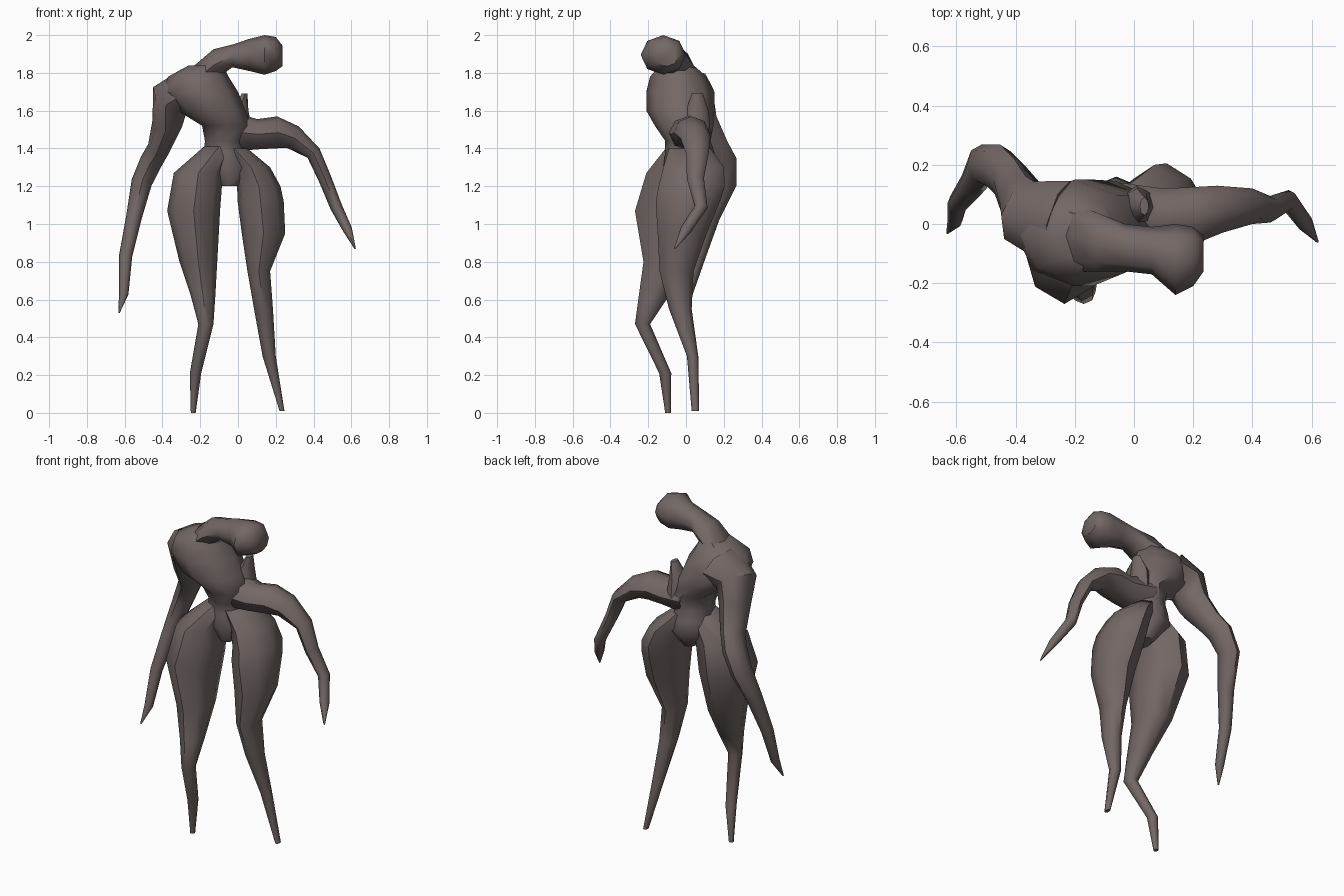
import bpy
import bmesh
import math
from mathutils import Vector

default_cube = bpy.data.objects.get("Cube")
if default_cube:
    bpy.data.objects.remove(default_cube, do_unlink=True)

SIDES = 8
UP = Vector((0, 0, 1))
ACROSS = Vector((1, 0, 0))
DEPTH = Vector((0, 1, 0))

# One flat skin colour
skin = bpy.data.materials.new("grey brown skin")
skin.use_nodes = True
colour = (.17, .137, .128, 1)
skin.diffuse_color = colour
shader = next(n for n in skin.node_tree.nodes if n.type == 'BSDF_PRINCIPLED')
shader.inputs["Base Color"].default_value = colour
shader.inputs["Roughness"].default_value = .8


def ring_normal(centres, index):
    """Direction of the limb at a ring, averaged over its neighbours."""
    before = centres[max(index - 1, 0)]
    after = centres[min(index + 1, len(centres) - 1)]
    return (after - before).normalized()


def loft(name, rings, axis=None):
    """Skin oval rings (x, y, z, half width, half depth) into a closed body part.
    Rings face along the given axis, or follow the limb if there is none."""
    centres = [Vector(ring[:3]) for ring in rings]
    bm = bmesh.new()
    loops = []
    for index, (*_, width, depth) in enumerate(rings):
        normal = axis or ring_normal(centres, index)
        deep = (DEPTH - normal * DEPTH.dot(normal)).normalized()
        wide = deep.cross(normal)
        loop = []
        for step in range(SIDES):
            angle = math.tau * step / SIDES
            offset = wide * width * math.cos(angle) + deep * depth * math.sin(angle)
            loop.append(bm.verts.new(centres[index] + offset))
        loops.append(loop)
    for lower, upper in zip(loops, loops[1:]):
        for step in range(SIDES):
            following = (step + 1) % SIDES
            bm.faces.new((lower[step], lower[following], upper[following], upper[step]))
    bm.faces.new(loops[0])
    bm.faces.new(loops[-1])
    bmesh.ops.recalc_face_normals(bm, faces=bm.faces[:])
    mesh = bpy.data.meshes.new(name)
    bm.to_mesh(mesh)
    bm.free()
    mesh.materials.append(skin)
    part = bpy.data.objects.new(name, mesh)
    bpy.context.collection.objects.link(part)
    bpy.ops.object.select_all(action='DESELECT')
    part.select_set(True)
    bpy.context.view_layer.objects.active = part
    bpy.ops.object.shade_smooth_by_angle(angle=math.radians(50))
    return part


# Pelvis, narrow waist and a chest leaning to its right
loft("torso", [
    (-.05, .0, 1.2, .05, .08),
    (-.06, .02, 1.3, .14, .14),
    (-.07, .02, 1.38, .11, .13),
    (-.07, .01, 1.44, .105, .12),
    (-.06, -.01, 1.52, .13, .155),
    (-.14, -.03, 1.6, .18, .18),
    (-.2, -.03, 1.7, .2, .18),
    (-.21, -.04, 1.78, .16, .15),
    (-.17, -.05, 1.84, .09, .09),
], UP)

# Neck bent sideways, ending in a drooping head
loft("neck_and_head", [
    (-.23, -.04, 1.76, .08, .12),
    (-.13, -.06, 1.84, .085, .1),
    (-.03, -.08, 1.89, .06, .08),
    (.06, -.09, 1.895, .085, .08),
    (.14, -.12, 1.895, .105, .12),
    (.2, -.11, 1.9, .09, .1),
    (.235, -.1, 1.89, .055, .06),
], ACROSS)

# Sharp shoulder blade behind the low left shoulder
loft("left_shoulder_blade", [
    (.01, .05, 1.48, .07, .08),
    (.01, .06, 1.6, .045, .06),
    (.035, .06, 1.69, .015, .03),
], UP)

# Left arm growing from low on the ribs
loft("left_arm", [
    (-.05, .02, 1.49, .11, .12),
    (.1, .02, 1.475, .08, .1),
    (.2, .03, 1.485, .085, .095),
    (.29, .05, 1.46, .065, .08),
    (.4, .06, 1.375, .04, .06),
    (.46, .05, 1.24, .035, .045),
    (.52, .08, 1.09, .032, .035),
    (.58, .0, .97, .025, .03),
    (.62, -.06, .87, .004, .004),
])

# Long right arm with the elbow thrown back
loft("right_arm", [
    (-.25, .0, 1.7, .13, .15),
    (-.36, .03, 1.66, .11, .12),
    (-.375, .07, 1.53, .08, .1),
    (-.42, .15, 1.4, .06, .08),
    (-.46, .19, 1.33, .06, .08),
    (-.51, .2, 1.22, .055, .07),
    (-.55, .13, 1.04, .042, .05),
    (-.595, .07, .83, .035, .035),
    (-.605, .01, .63, .025, .025),
    (-.63, -.03, .53, .004, .004),
])

# Left leg, straight, with a full hip
loft("left_leg", [
    (-.02, .02, 1.4, .07, .11),
    (.07, .04, 1.3, .1, .16),
    (.11, .03, 1.2, .115, .175),
    (.12, .01, 1.12, .122, .17),
    (.135, -.02, .95, .115, .13),
    (.11, -.05, .75, .06, .09),
    (.135, -.03, .55, .05, .06),
    (.165, .035, .3, .035, .03),
    (.233, .05, .01, .013, .02),
], UP)

# Right leg, with the knee bent forward
loft("right_leg", [
    (-.1, -.01, 1.41, .08, .09),
    (-.21, -.04, 1.27, .13, .17),
    (-.235, -.07, 1.07, .14, .2),
    (-.21, -.1, .8, .1, .125),
    (-.185, -.17, .62, .065, .08),
    (-.17, -.23, .47, .04, .04),
    (-.225, -.11, .21, .03, .032),
    (-.237, -.095, .0, .013, .015),
], UP)
